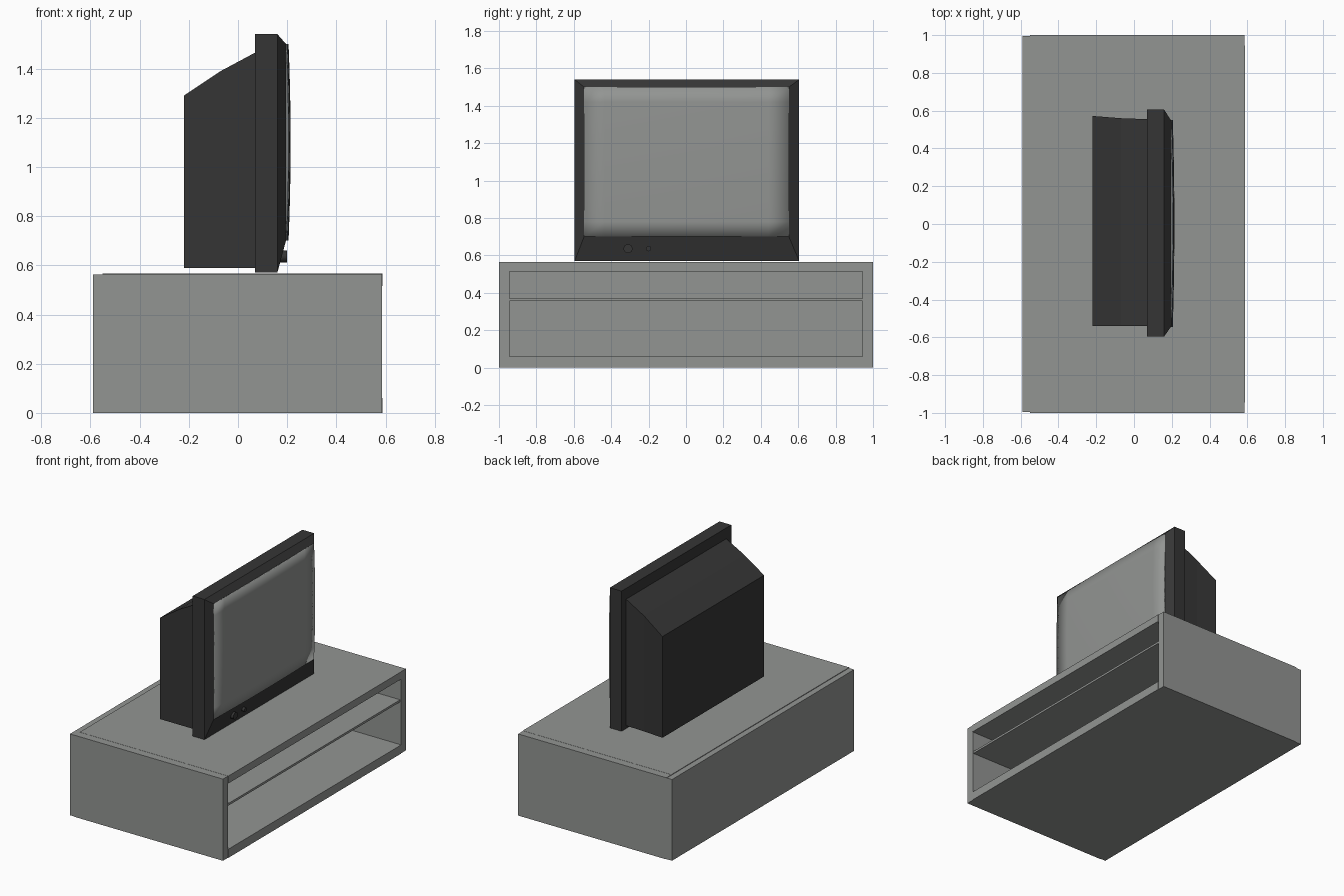
import bpy
import bmesh
from math import pi
from mathutils import Matrix, Vector

if "Cube" in bpy.data.objects:
    bpy.data.objects.remove(bpy.data.objects["Cube"], do_unlink=True)


def material(name, rgb):
    m = bpy.data.materials.new(name)
    m.use_nodes = True
    m.diffuse_color = (*rgb, 1)
    m.node_tree.nodes["Principled BSDF"].inputs["Base Color"].default_value = (*rgb, 1)
    return m


GREY = material("soft grey", (0.29, 0.30, 0.29))
BLACK = material("charcoal", (0.036, 0.036, 0.036))


def finish(name, bm, mat):
    mesh = bpy.data.meshes.new(name)
    bm.to_mesh(mesh)
    bm.free()
    mesh.materials.append(mat)
    ob = bpy.data.objects.new(name, mesh)
    bpy.context.collection.objects.link(ob)
    return ob


def loft(name, sections, mat):
    """Skin rectangles (x, y0, y1, z0, z1) from back to front and cap the ends."""
    bm = bmesh.new()
    rings = [[bm.verts.new((x, y, z)) for y, z in ((y0, z0), (y1, z0), (y1, z1), (y0, z1))]
             for x, y0, y1, z0, z1 in sections]
    for a, b in zip(rings, rings[1:]):
        for i in range(4):
            j = (i + 1) % 4
            bm.faces.new((a[i], a[j], b[j], b[i]))
    bm.faces.new(rings[0])
    bm.faces.new(rings[-1])
    bmesh.ops.recalc_face_normals(bm, faces=bm.faces)
    return finish(name, bm, mat)


def box(name, x0, x1, y0, y1, z0, z1, mat):
    return loft(name, [(x0, y0, y1, z0, z1), (x1, y0, y1, z0, z1)], mat)


# Cabinet: two full height sides, with boards between them and a back panel
INNER = 0.945
for side, y0, y1 in (("right", -1, -INNER), ("left", INNER, 1)):
    box("cabinet_side_" + side, -0.55, 0.585, y0, y1, 0, 0.565, GREY)
for name, front, z0, z1 in (("bottom", 0.588, 0, 0.06),
                            ("shelf", 0.58, 0.355, 0.37),
                            ("top", 0.588, 0.515, 0.566)):
    box("cabinet_" + name, -0.55, front, -INNER, INNER, z0, z1, GREY)
box("cabinet_back", -0.59, -0.55, -0.996, 0.996, 0, 0.562, GREY)

# Television casing with a sloping top, and a bezel with a bevelled front
loft("television_casing", [(-0.22, -0.54, 0.572, 0.59, 1.29),
                           (-0.07, -0.54, 0.56, 0.59, 1.39),
                           (0.07, -0.54, 0.555, 0.59, 1.465)], BLACK)
OUTER = (-0.595, 0.605, 0.57, 1.54)
OPENING = (-0.545, 0.55, 0.70, 1.50)
loft("television_bezel", [(0.07, *OUTER), (0.16, *OUTER), (0.195, *OPENING)], BLACK)

# Bulging screen
bm = bmesh.new()
bmesh.ops.create_grid(bm, x_segments=10, y_segments=10, size=1)
y0, y1, z0, z1 = OPENING
for v in bm.verts:
    a, b = v.co.x, v.co.y
    v.co = Vector((0.197 + 0.017 * (1 - (a * a + b * b) / 2),
                   (y0 + y1 + a * (y1 - y0)) / 2,
                   (z0 + z1 + b * (z1 - z0)) / 2))
screen = finish("screen", bm, GREY)
for p in screen.data.polygons:
    p.use_smooth = True
solid = screen.modifiers.new("thickness", "SOLIDIFY")
solid.thickness = 0.012
solid.offset = -1

# Control knobs on the lower bezel
for name, y, radius in (("large_knob", -0.31, 0.024), ("small_knob", -0.2, 0.014)):
    bm = bmesh.new()
    bmesh.ops.create_cone(bm, cap_ends=True, segments=16, radius1=radius, radius2=radius,
                          depth=0.035,
                          matrix=Matrix.Translation((0.181, y, 0.636)) @ Matrix.Rotation(pi / 2, 4, "Y"))
    finish(name, bm, BLACK)
